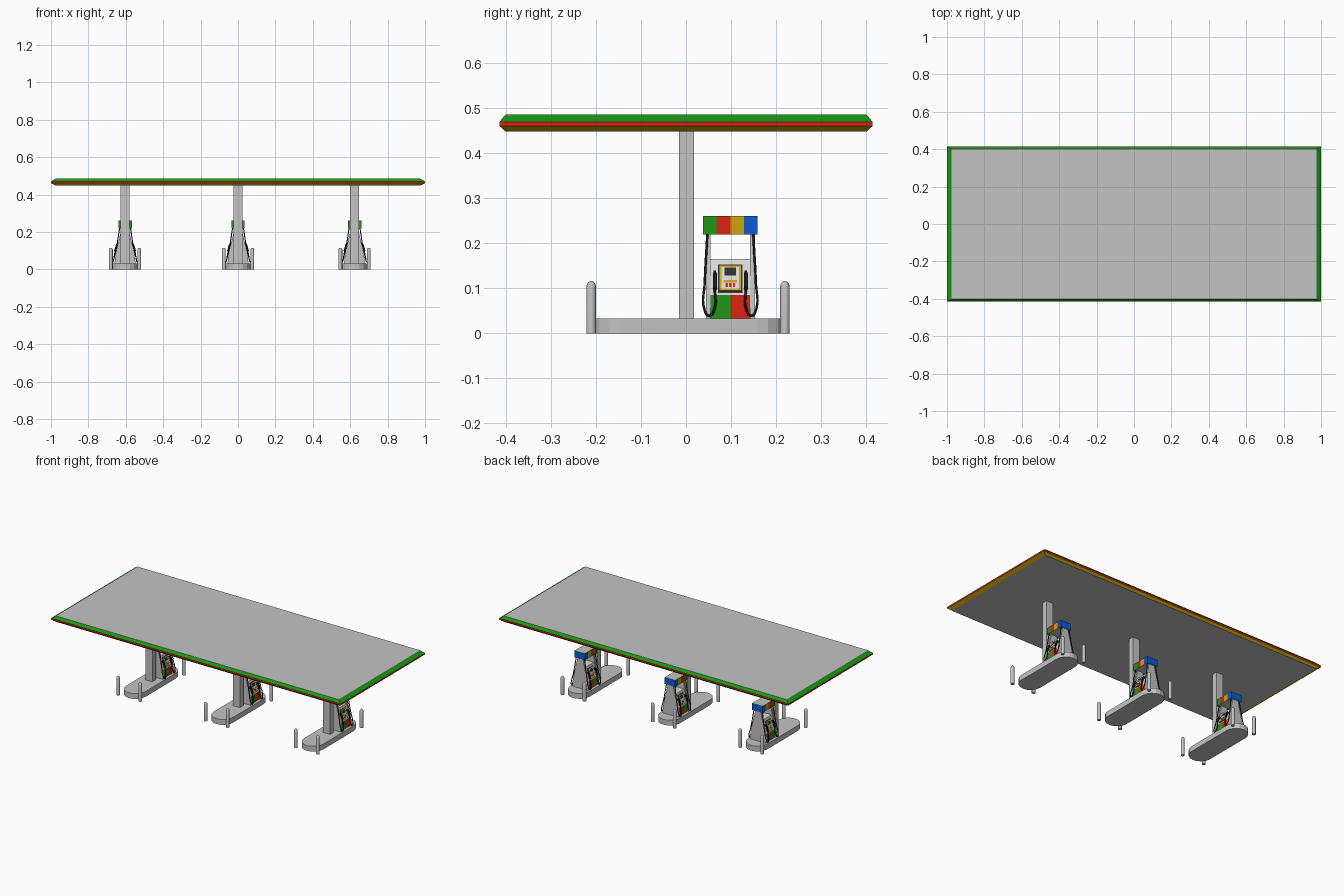
import bpy, bmesh, math
from mathutils import Matrix, Vector

cube = bpy.data.objects.get("Cube")
if cube:
    bpy.data.objects.remove(cube, do_unlink=True)


def material(name, r, g, b):
    m = bpy.data.materials.new(name)
    m.use_nodes = True
    m.diffuse_color = (r, g, b, 1)
    m.node_tree.nodes["Principled BSDF"].inputs["Base Color"].default_value = (r, g, b, 1)
    return m


GREY = material("concrete grey", 0.55, 0.55, 0.55)
PALE = material("pale panel grey", 0.7, 0.7, 0.7)
GREEN = material("green", 0.013, 0.31, 0.008)
RED = material("red", 0.7, 0.018, 0.006)
YELLOW = material("yellow", 0.6, 0.38, 0.006)
BLUE = material("blue", 0.004, 0.1, 0.62)
BLACK = material("rubber black", 0.01, 0.01, 0.01)
DARK = material("screen dark grey", 0.03, 0.03, 0.035)


def finish(name, bm, *mats, smooth=False):
    bmesh.ops.recalc_face_normals(bm, faces=bm.faces[:])
    me = bpy.data.meshes.new(name)
    bm.to_mesh(me)
    bm.free()
    for m in mats:
        me.materials.append(m)
    ob = bpy.data.objects.new(name, me)
    bpy.context.collection.objects.link(ob)
    if smooth:
        bpy.ops.object.select_all(action='DESELECT')
        ob.select_set(True)
        bpy.context.view_layer.objects.active = ob
        bpy.ops.object.shade_smooth_by_angle(angle=math.radians(40))
    return ob


def box(name, mat, x, y, z, cap=None, frame=Matrix()):
    """Box from (low, high) ranges; cap colours the level faces."""
    bm = bmesh.new()
    bmesh.ops.create_cube(bm, size=1)
    for v in bm.verts:
        v.co = Vector([(r[0] + r[1]) / 2 + c * (r[1] - r[0])
                       for c, r in zip(v.co, (x, y, z))])
    bm.normal_update()
    if cap:
        for f in bm.faces:
            f.material_index = int(abs(f.normal.z) > 0.9)
    bm.transform(frame)
    return finish(name, bm, mat, *([cap] if cap else []))


def prism(name, mat, points, depth):
    """Closed outline of 3D points, extruded along a vector."""
    bm = bmesh.new()
    face = bm.faces.new([bm.verts.new(p) for p in points])
    geo = bmesh.ops.extrude_face_region(bm, geom=[face])["geom"]
    bmesh.ops.translate(bm, vec=depth, verts=[g for g in geo if isinstance(g, bmesh.types.BMVert)])
    if face.is_valid is False or len(bm.faces) < len(points) + 2:
        bm.faces.new([v for v in bm.verts][:len(points)])
    return finish(name, bm, mat)


def rings_mesh(name, rings, mats, band_mats, smooth=False):
    """Stacked closed rings bridged by quads, capped at both ends."""
    bm = bmesh.new()
    loops = [[bm.verts.new(p) for p in r] for r in rings]
    n = len(loops[0])
    for lo, hi, idx in zip(loops, loops[1:], band_mats):
        for i in range(n):
            j = (i + 1) % n
            bm.faces.new((lo[i], lo[j], hi[j], hi[i])).material_index = idx
    bm.faces.new(loops[0])
    bm.faces.new(loops[-1])
    return finish(name, bm, *mats, smooth=smooth)


# Canopy roof with coloured, bevelled rim
def rectangle(hx, hy, z):
    return [(-hx, -hy, z), (hx, -hy, z), (hx, hy, z), (-hx, hy, z)]


rings_mesh("canopy", [rectangle(0.975, 0.402, 0.449), rectangle(1, 0.415, 0.461),
                      rectangle(1, 0.415, 0.470), rectangle(0.975, 0.402, 0.486)],
           (GREY, YELLOW, RED, GREEN), (1, 2, 3))


def island(cx, tag):
    # Stadium-shaped kerb
    r, outline = 0.067, []
    for end, start in ((0.157, 0), (-0.146, math.pi)):
        for k in range(9):
            a = start + math.pi * k / 8
            outline.append((cx + r * math.cos(a), end + r * math.sin(a)))
    rings_mesh("island_" + tag, [[(x, y, z) for x, y in outline] for z in (0, 0.033)],
               (GREY,), (0,))
    # Corner bollards with domed tops
    profile = [(0.0105, 0), (0.0105, 0.105), (0.009, 0.110), (0.006, 0.114), (0.002, 0.116)]
    for sx in (-1, 1):
        for y in (-0.211, 0.22):
            rings_mesh("bollard_" + tag,
                       [[(cx + sx * 0.076 + rad * math.cos(k * math.tau / 16),
                          y + rad * math.sin(k * math.tau / 16), z) for k in range(16)]
                        for rad, z in profile], (GREY,), (0,) * 4, smooth=True)
    # Roof pillar
    box("pillar_" + tag, GREY, (cx - 0.024, cx + 0.024), (-0.016, 0.018), (0.033, 0.45))


MID = 0.0985                      # pump centre along y
TILT = math.atan2(0.025, 0.08)    # lean of the pump face


def hose(cx, side, end, tag):
    cu = bpy.data.curves.new("hose_" + tag, 'CURVE')
    cu.dimensions = '3D'
    cu.bevel_depth = 0.0028
    cu.bevel_resolution = 1
    cu.resolution_u = 6
    cu.use_fill_caps = True
    path = [(0.029, 0.051, 0.222), (0.047, 0.057, 0.11), (0.060, 0.058, 0.055),
            (0.064, 0.047, 0.039), (0.061, 0.036, 0.052), (0.052, 0.035, 0.105)]
    sp = cu.splines.new('BEZIER')
    sp.bezier_points.add(len(path) - 1)
    for p, (x, y, z) in zip(sp.bezier_points, path):
        p.co = (cx + side * x, MID + end * y, z)
        p.handle_left_type = p.handle_right_type = 'AUTO'
    cu.materials.append(BLACK)
    ob = bpy.data.objects.new("hose_" + tag, cu)
    bpy.context.collection.objects.link(ob)


def pump(cx, tag):
    # Two-colour base
    for mat, y in ((GREEN, (0.055, MID)), (RED, (MID, 0.142))):
        box("pump_base_" + tag, mat, (cx - 0.05, cx + 0.05), y, (0.033, 0.085))
    # Leaning cabinet
    prism("pump_cabinet_" + tag, PALE,
          [(cx - 0.05, 0.055, 0.085), (cx + 0.05, 0.055, 0.085),
           (cx + 0.025, 0.055, 0.165), (cx - 0.025, 0.055, 0.165)], (0, 0.087, 0))
    # Tapered end frames carrying the sign
    for y in (0.044, 0.142):
        prism("pump_end_frame_" + tag, GREY,
              [(cx - 0.056, y, 0.033), (cx + 0.056, y, 0.033), (cx + 0.05, y, 0.085),
               (cx + 0.018, y, 0.222), (cx - 0.018, y, 0.222), (cx - 0.05, y, 0.085)],
              (0, 0.011, 0))
    # Banded sign
    width = 0.0303
    for i, mat in enumerate((GREEN, RED, YELLOW, BLUE)):
        y = 0.038 + i * width
        box("pump_sign_" + tag, mat, (cx - 0.036, cx + 0.036), (y, y + width),
            (0.22, 0.261), cap=GREY)
    # Display, buttons, nozzles and hoses on both faces
    for side in (-1, 1):
        frame = (Matrix.Translation((cx, 0, 0)) @ Matrix.Diagonal((side, 1, 1, 1))
                 @ Matrix.Translation((0.0375, MID, 0.125)) @ Matrix.Rotation(-TILT, 4, 'Y'))

        def plate(name, mat, out, y, z, start=-0.002):
            box(name + "_" + tag, mat, (start, out), y, z, frame=frame)

        plate("display_border", DARK, 0.002, (-0.027, 0.027), (-0.036, 0.029))
        plate("display_frame", YELLOW, 0.004, (-0.024, 0.024), (-0.033, 0.026))
        plate("display_panel", PALE, 0.005, (-0.019, 0.019), (-0.029, 0.022))
        plate("display_screen", DARK, 0.006, (-0.013, 0.013), (0.002, 0.02))
        plate("display_strip", YELLOW, 0.006, (-0.015, 0.015), (-0.014, -0.009))
        for k in (-1, 0, 1):
            plate("button", RED, 0.006, (k * 0.008 - 0.0025, k * 0.008 + 0.0025), (-0.025, -0.016))
        for end in (-1, 1):
            y = end * 0.0345
            plate("nozzle_grip", BLACK, 0.013, (y - 0.0045, y + 0.0045), (-0.03, 0.007), 0.005)
            plate("nozzle_spout", BLACK, 0.011, (y - 0.003, y + 0.003), (0.0, 0.012))
            hose(cx, side, end, tag)


for tag, cx in (("right", -0.604), ("middle", 0), ("left", 0.623)):
    island(cx, tag)
    pump(cx, tag)
